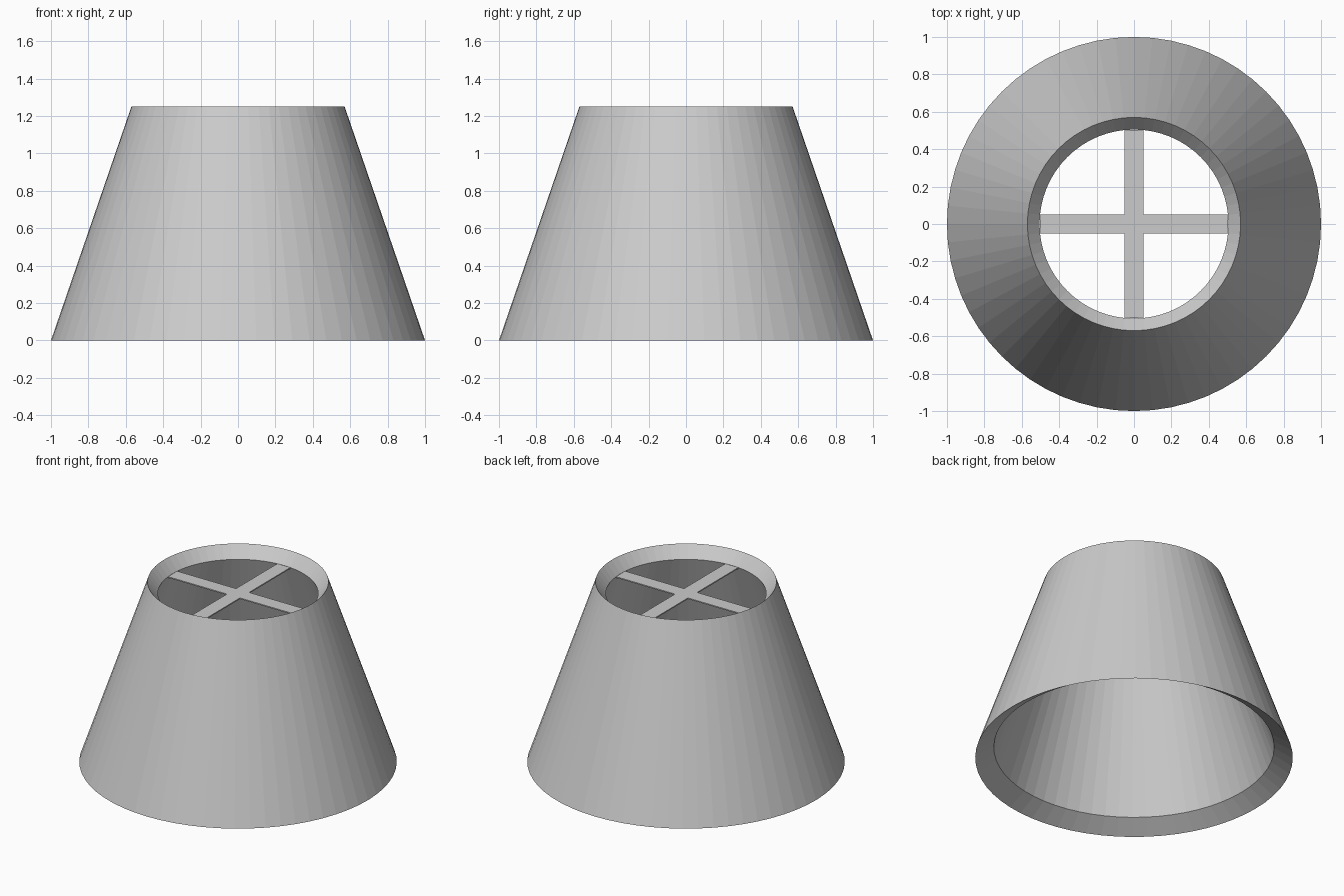
import bpy
import bmesh
import math

SIDES = 64
RING_Z = 1.17

cube = bpy.data.objects.get("Cube")
if cube:
    bpy.data.objects.remove(cube, do_unlink=True)

grey = bpy.data.materials.new("light grey")
colour = (0.6, 0.6, 0.6, 1)
grey.use_nodes = True
grey.diffuse_color = colour
grey.node_tree.nodes["Principled BSDF"].inputs["Base Color"].default_value = colour


def add_object(name, bm):
    bmesh.ops.recalc_face_normals(bm, faces=bm.faces)
    mesh = bpy.data.meshes.new(name)
    bm.to_mesh(mesh)
    bm.free()
    mesh.materials.append(grey)
    obj = bpy.data.objects.new(name, mesh)
    bpy.context.collection.objects.link(obj)
    return obj


# Tapered shade wall with bevelled rims, lathed from a closed (radius, height) profile
profile = [(1.0, 0), (0.57, 1.25), (0.505, RING_Z), (0.883, 0.075)]
bm = bmesh.new()
rings = []
for radius, z in profile:
    rings.append([bm.verts.new((radius * math.cos(math.tau * i / SIDES),
                                radius * math.sin(math.tau * i / SIDES), z))
                  for i in range(SIDES)])
for k, ring in enumerate(rings):
    upper = rings[(k + 1) % len(rings)]
    for i in range(SIDES):
        j = (i + 1) % SIDES
        bm.faces.new((ring[i], ring[j], upper[j], upper[i]))
add_object("shade_wall", bm)

# Flat cross brace level with the inner edge of the top rim
half, reach, thickness = 0.05, 0.503, 0.008
outline = []
for k in range(4):
    c, s = round(math.cos(k * math.pi / 2)), round(math.sin(k * math.pi / 2))
    for x, y in ((half, -half), (reach, -half), (reach, half)):
        outline.append((x * c - y * s, x * s + y * c))
bm = bmesh.new()
face = bm.faces.new([bm.verts.new((x, y, RING_Z)) for x, y in outline])
extruded = bmesh.ops.extrude_face_region(bm, geom=[face])
lower = [v for v in extruded["geom"] if isinstance(v, bmesh.types.BMVert)]
bmesh.ops.translate(bm, verts=lower, vec=(0, 0, -thickness))
add_object("cross_brace", bm)
